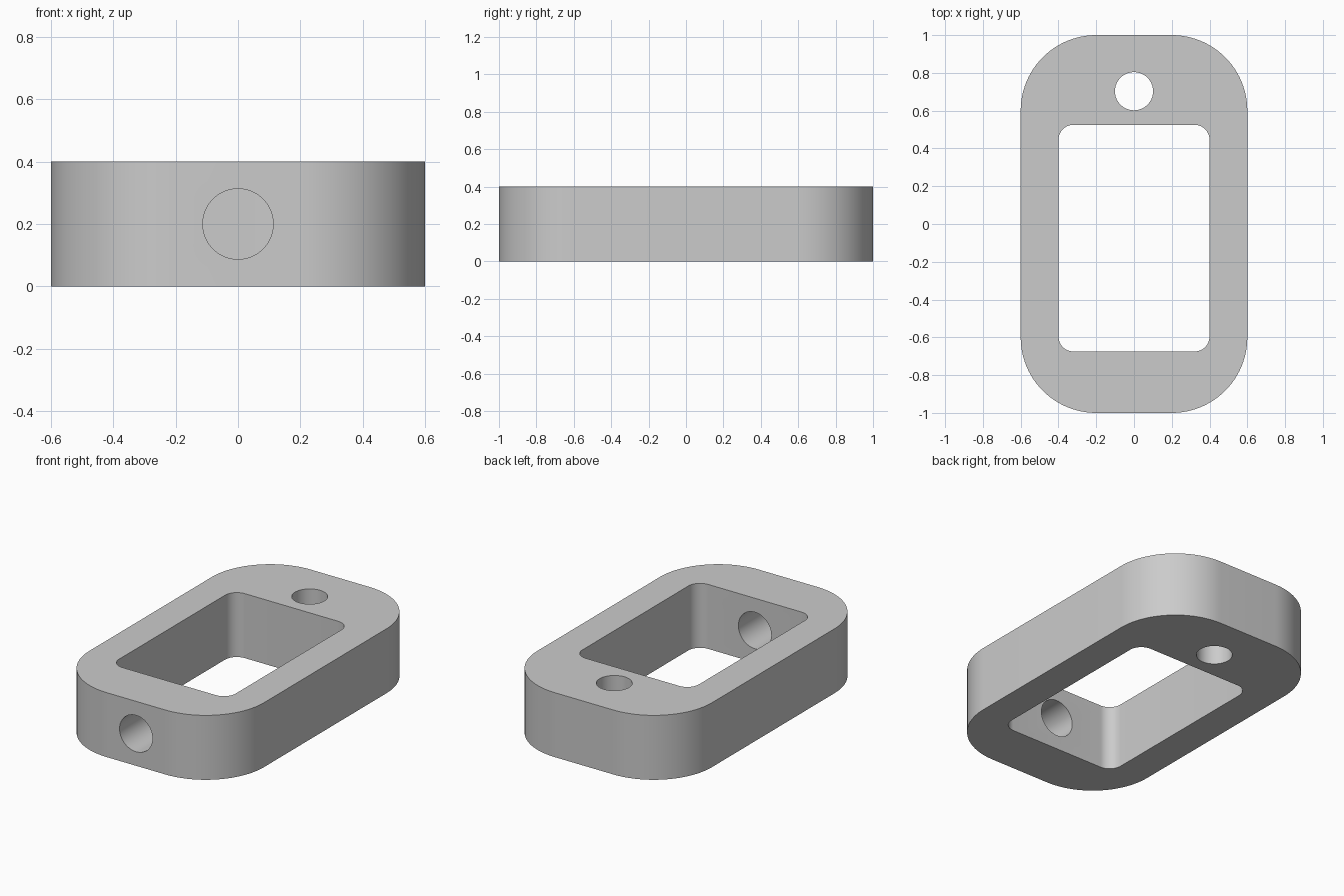
import bpy
import bmesh
import math
from mathutils import Matrix, Vector

cube = bpy.data.objects.get("Cube")
if cube:
    bpy.data.objects.remove(cube, do_unlink=True)

HEIGHT = 0.4

grey = bpy.data.materials.new("light grey")
grey.use_nodes = True
colour = (0.6, 0.6, 0.6, 1)
grey.diffuse_color = colour
grey.node_tree.nodes["Principled BSDF"].inputs["Base Color"].default_value = colour


def make_object(name, bm):
    bmesh.ops.recalc_face_normals(bm, faces=bm.faces)
    mesh = bpy.data.meshes.new(name)
    bm.to_mesh(mesh)
    bm.free()
    mesh.materials.append(grey)
    obj = bpy.data.objects.new(name, mesh)
    bpy.context.collection.objects.link(obj)
    return obj


def rounded_block(name, half_x, y0, y1, z0, z1, radius, steps):
    """Rounded rectangle extruded upwards."""
    bm = bmesh.new()
    corners = [(half_x - radius, y1 - radius), (radius - half_x, y1 - radius),
               (radius - half_x, y0 + radius), (half_x - radius, y0 + radius)]
    ring = []
    for quarter, (cx, cy) in enumerate(corners):
        for i in range(steps + 1):
            a = (quarter + i / steps) * math.pi / 2
            ring.append(bm.verts.new((cx + radius * math.cos(a), cy + radius * math.sin(a), z0)))
    base = bm.faces.new(ring)
    top = bmesh.ops.extrude_face_region(bm, geom=[base])["geom"]
    bmesh.ops.translate(bm, vec=Vector((0, 0, z1 - z0)),
                        verts=[v for v in top if isinstance(v, bmesh.types.BMVert)])
    return make_object(name, bm)


def drill(name, centre, radius, depth, tilt=0):
    bm = bmesh.new()
    bmesh.ops.create_cone(bm, cap_ends=True, segments=64, radius1=radius, radius2=radius, depth=depth,
                          matrix=Matrix.Translation(centre) @ Matrix.Rotation(tilt, 4, "X"))
    return make_object(name, bm)


# Body with a window, an upright hole at the back and a level hole in the front wall
body = rounded_block("frame_body", 0.6, -1, 1, 0, HEIGHT, 0.4, 24)
cutters = [
    rounded_block("window_cutter", 0.4, -0.675, 0.525, -0.1, HEIGHT + 0.1, 0.08, 12),
    drill("back_hole_cutter", (0, 0.703, HEIGHT / 2), 0.101, 1),
    drill("front_hole_cutter", (0, -0.8, HEIGHT / 2), 0.113, 0.8, math.pi / 2),
]
bpy.context.view_layer.objects.active = body
for cutter in cutters:
    mod = body.modifiers.new(cutter.name, "BOOLEAN")
    mod.operation = "DIFFERENCE"
    mod.solver = "EXACT"
    mod.object = cutter
    bpy.ops.object.modifier_apply(modifier=mod.name)
    bpy.data.objects.remove(cutter, do_unlink=True)

# Smooth curved walls, keep the rims sharp
bpy.ops.object.select_all(action="DESELECT")
body.select_set(True)
bpy.ops.object.shade_smooth_by_angle(angle=math.radians(30))
